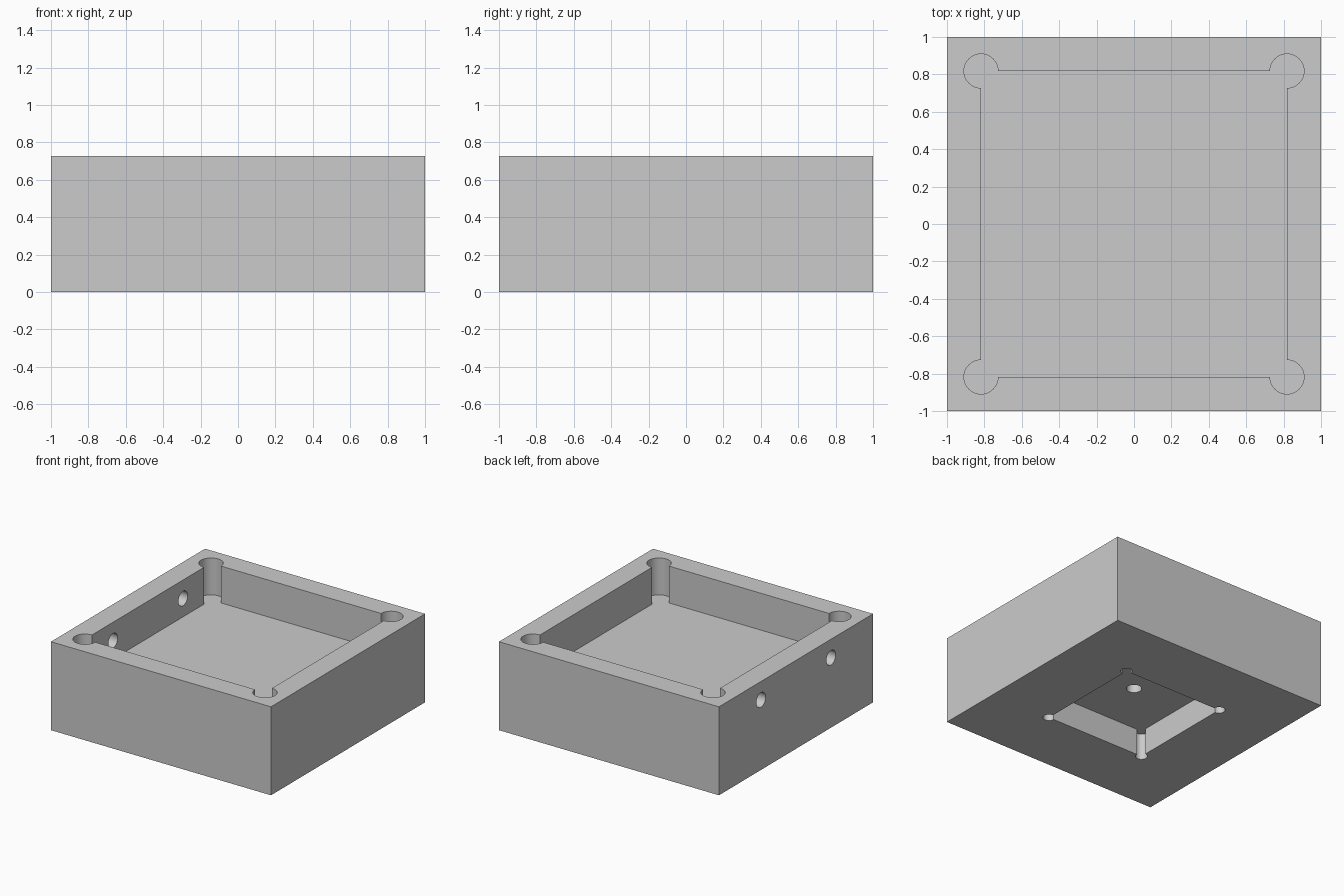
import bpy, bmesh
from math import pi, cos, sin
from mathutils import Matrix, Vector

if "Cube" in bpy.data.objects:
    bpy.data.objects.remove(bpy.data.objects["Cube"], do_unlink=True)

HEIGHT = 0.727
FLOOR = 0.424        # floor of the upper pocket
CEILING = 0.218      # ceiling of the lower pocket

grey = bpy.data.materials.new("plain grey")
grey.use_nodes = True
grey.diffuse_color = (0.6, 0.6, 0.6, 1)
grey.node_tree.nodes["Principled BSDF"].inputs["Base Color"].default_value = (0.6, 0.6, 0.6, 1)


def make_object(name, bm):
    bmesh.ops.recalc_face_normals(bm, faces=bm.faces)
    mesh = bpy.data.meshes.new(name)
    bm.to_mesh(mesh)
    bm.free()
    mesh.materials.append(grey)
    obj = bpy.data.objects.new(name, mesh)
    bpy.context.collection.objects.link(obj)
    return obj


def pocket_cutter(name, half, radius, z0, z1, steps=36):
    """Square prism with a round relief bored at each corner."""
    bm = bmesh.new()
    outline = []
    for k in range(4):
        corner = Vector((half, half, z0))
        turn = Matrix.Rotation(k * pi / 2, 3, "Z")
        for i in range(steps + 1):
            a = -pi / 2 + 1.5 * pi * i / steps
            point = corner + Vector((radius * cos(a), radius * sin(a), 0))
            outline.append(bm.verts.new(turn @ point))
    base = bm.faces.new(outline)
    top = bmesh.ops.extrude_face_region(bm, geom=[base])["geom"]
    bmesh.ops.translate(bm, vec=(0, 0, z1 - z0),
                        verts=[v for v in top if isinstance(v, bmesh.types.BMVert)])
    return make_object(name, bm)


def bore_cutter(name, radius, length, center, rotation=Matrix()):
    bm = bmesh.new()
    bmesh.ops.create_cone(bm, cap_ends=True, segments=48, radius1=radius, radius2=radius,
                          depth=length, matrix=Matrix.Translation(center) @ rotation)
    return make_object(name, bm)


# Solid block
bm = bmesh.new()
bmesh.ops.create_cube(bm, size=1, matrix=Matrix.Translation((0, 0, HEIGHT / 2))
                      @ Matrix.Diagonal((2, 2, HEIGHT, 1)))
block = make_object("housing_block", bm)

# Pockets in the top and underside, blind centre bore, two bores in the right wall
cutters = [
    pocket_cutter("upper_pocket_cutter", 0.818, 0.091, FLOOR, HEIGHT + 0.1),
    pocket_cutter("lower_pocket_cutter", 0.4545, 0.0455, -0.1, CEILING),
    bore_cutter("centre_bore_cutter", 0.058, 0.22, (0, 0, CEILING)),
]
for side, y in (("front", -0.4545), ("back", 0.4545)):
    cutters.append(bore_cutter(side + "_bore_cutter", 0.06, 0.4, (-0.91, y, 0.575),
                               Matrix.Rotation(pi / 2, 4, "Y")))

for obj in bpy.context.selected_objects:
    obj.select_set(False)
block.select_set(True)
bpy.context.view_layer.objects.active = block
for cutter in cutters:
    cutter.hide_render = True
    mod = block.modifiers.new(cutter.name, "BOOLEAN")
    mod.operation = "DIFFERENCE"
    mod.solver = "EXACT"
    mod.object = cutter
    bpy.ops.object.modifier_apply(modifier=mod.name)
    bpy.data.objects.remove(cutter, do_unlink=True)

bpy.ops.object.shade_smooth_by_angle(angle=pi / 6)
